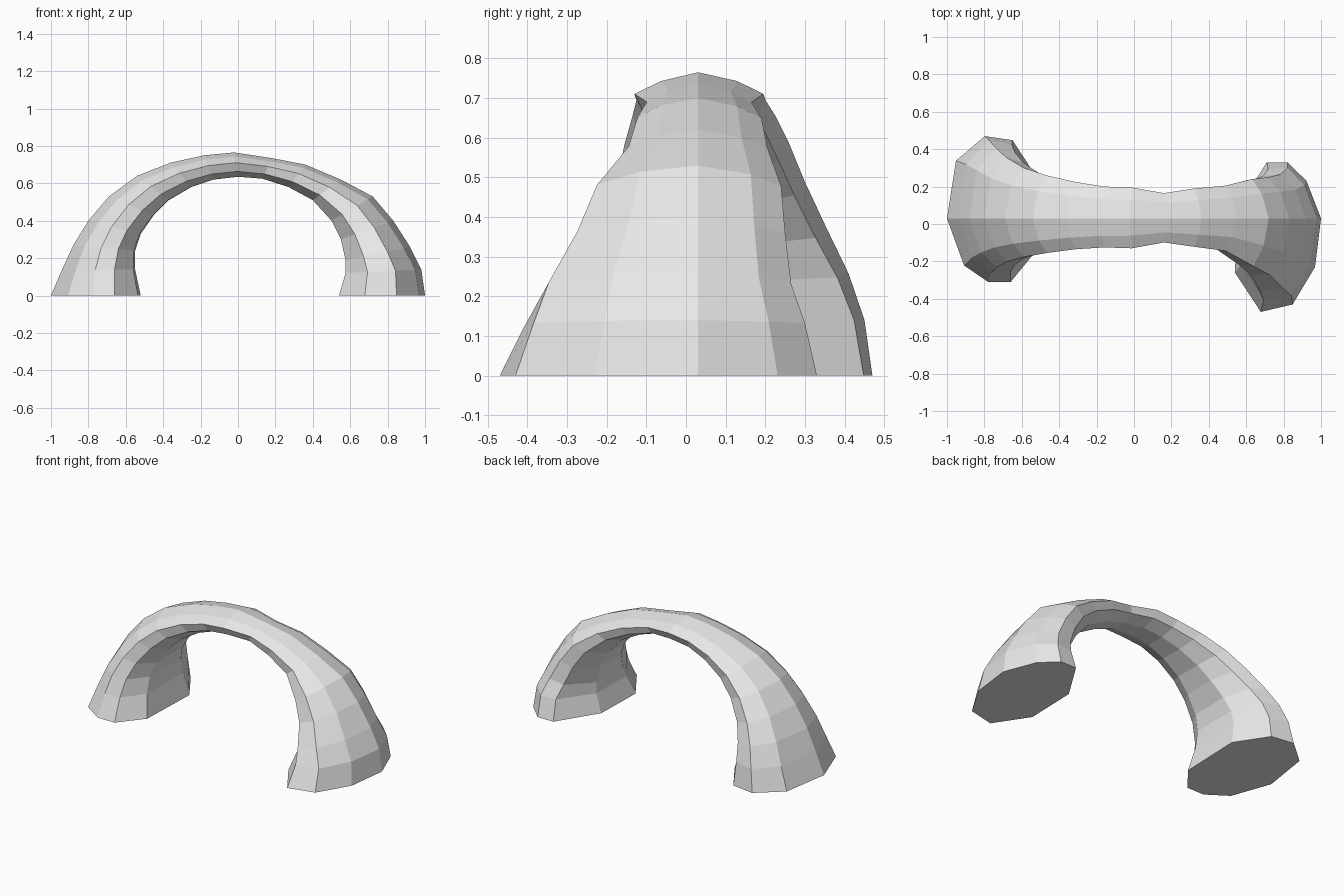
import bpy, bmesh

# Stations along the arch: outer x,z / inner x,z / front y / back y
STATIONS = [
    (-1.00, 0.00, -0.52, 0.00, -0.31, 0.47),
    (-0.94, 0.14, -0.55, 0.14, -0.26, 0.45),
    (-0.88, 0.27, -0.55, 0.24, -0.23, 0.41),
    (-0.80, 0.40, -0.52, 0.33, -0.20, 0.355),
    (-0.69, 0.53, -0.45, 0.43, -0.175, 0.30),
    (-0.54, 0.64, -0.37, 0.51, -0.155, 0.26),
    (-0.36, 0.71, -0.25, 0.58, -0.135, 0.225),
    (-0.18, 0.75, -0.13, 0.62, -0.125, 0.20),
    (-0.02, 0.765, 0.00, 0.635, -0.13, 0.195),
    (0.18, 0.735, 0.13, 0.625, -0.10, 0.165),
    (0.36, 0.70, 0.27, 0.58, -0.125, 0.19),
    (0.55, 0.62, 0.40, 0.51, -0.15, 0.205),
    (0.72, 0.53, 0.50, 0.40, -0.235, 0.24),
    (0.83, 0.40, 0.55, 0.30, -0.29, 0.25),
    (0.92, 0.26, 0.575, 0.19, -0.37, 0.265),
    (0.98, 0.14, 0.575, 0.12, -0.415, 0.30),
    (1.00, 0.00, 0.54, 0.00, -0.47, 0.33),
]
RIDGE_Y = 0.03

# Nine-sided sections: depth (0 outer, 1 inner) and share of the half width
LEFT = [(0, 0), (.19, -.74), (.46, -1), (.71, -1), (.97, -.55),
        (1, .5), (.73, .95), (.42, 1), (.10, .70)]
CROWN = [(0, 0), (.17, -.58), (.42, -1), (.78, -.85), (1, -.35),
         (1, .35), (.78, .85), (.42, 1), (.17, .60)]
RIGHT = [(0, 0), (.07, -.52), (.33, -.92), (.70, -1), (1, -.58),
         (.98, .15), (.63, 1), (.39, 1), (.17, .67)]


def section(station, u):
    """Ring of points, blended from the foot section to the crown section."""
    ox, oz, ix, iz, front, back = station
    foot = LEFT if u < 0.5 else RIGHT
    w = abs(2 * u - 1)
    ring = []
    for (t0, s0), (t1, s1) in zip(CROWN, foot):
        t, s = t0 + (t1 - t0) * w, s0 + (s1 - s0) * w
        half = back - RIDGE_Y if s > 0 else RIDGE_Y - front
        ring.append((ox + (ix - ox) * t, RIDGE_Y + s * half, oz + (iz - oz) * t))
    return ring


# Rock arch: loft between the sections, closed at the feet
bm = bmesh.new()
last = len(STATIONS) - 1
rings = [[bm.verts.new(p) for p in section(s, i / last)] for i, s in enumerate(STATIONS)]
n = len(CROWN)
for a, b in zip(rings, rings[1:]):
    for k in range(n):
        j = (k + 1) % n
        bm.faces.new((a[k], a[j], b[j], b[k]))
bm.faces.new(rings[0])
bm.faces.new(rings[-1])
bmesh.ops.recalc_face_normals(bm, faces=bm.faces)

mesh = bpy.data.meshes.new("rock_arch")
bm.to_mesh(mesh)
bm.free()
stone = bpy.data.materials.new("light_grey_stone")
stone.diffuse_color = (0.8, 0.8, 0.8, 1)
mesh.materials.append(stone)
arch = bpy.data.objects.new("rock_arch", mesh)
bpy.context.collection.objects.link(arch)
